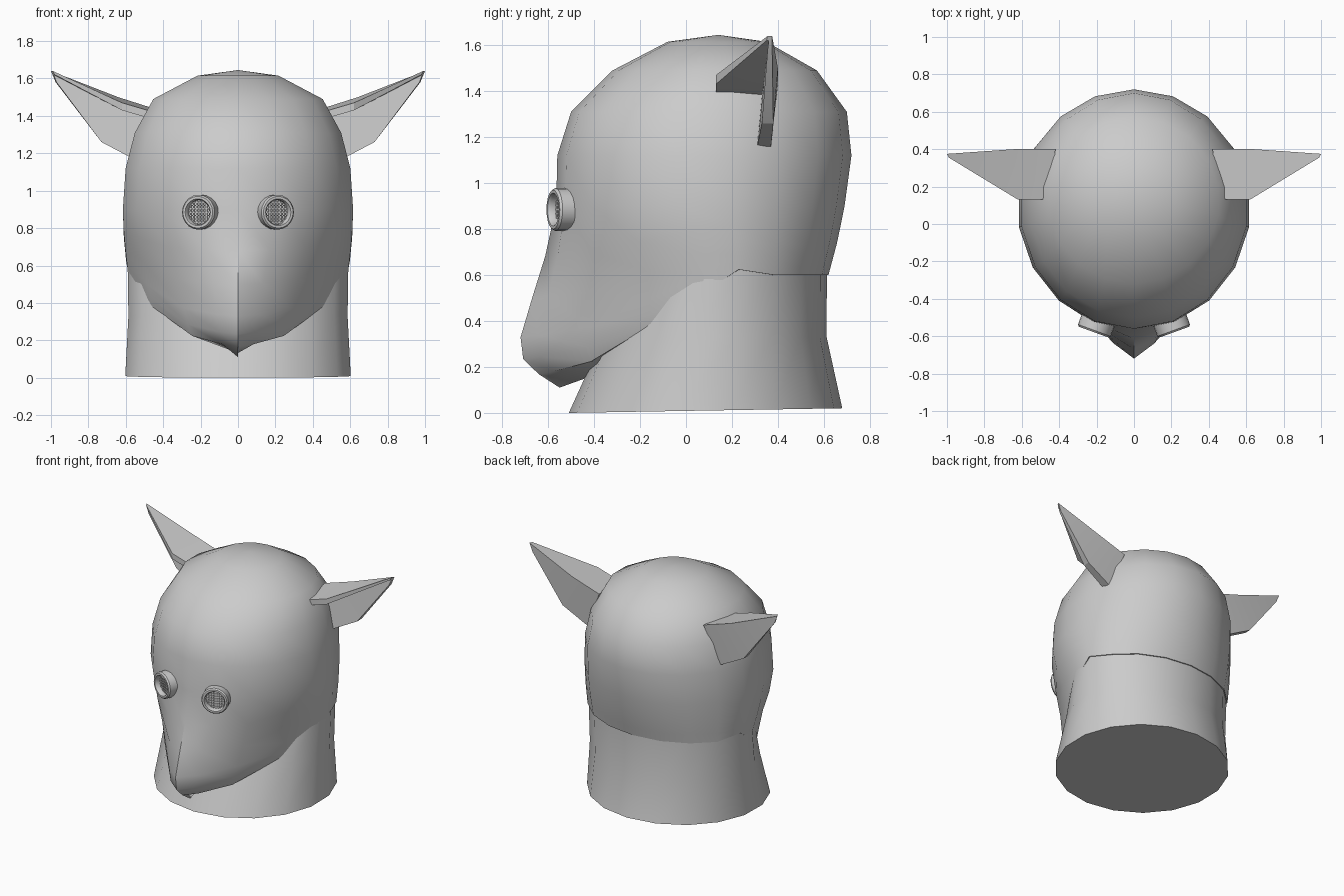
import bpy, bmesh, math
from mathutils import Matrix, Vector

cube = bpy.data.objects.get("Cube")
if cube:
    bpy.data.objects.remove(cube)

grey = bpy.data.materials.new("plain grey")
grey.use_nodes = True
colour = (0.6, 0.6, 0.6, 1)
grey.diffuse_color = colour
grey.node_tree.nodes["Principled BSDF"].inputs["Base Color"].default_value = colour

SIDES = 18


def finish(bm, name, angle):
    bmesh.ops.remove_doubles(bm, verts=bm.verts, dist=0.0005)
    bmesh.ops.recalc_face_normals(bm, faces=bm.faces)
    mesh = bpy.data.meshes.new(name)
    bm.to_mesh(mesh)
    bm.free()
    mesh.materials.append(grey)
    ob = bpy.data.objects.new(name, mesh)
    bpy.context.collection.objects.link(ob)
    bpy.ops.object.select_all(action='DESELECT')
    ob.select_set(True)
    bpy.context.view_layer.objects.active = ob
    bpy.ops.object.shade_smooth_by_angle(angle=math.radians(angle))
    return ob


def loft(bm, rings, cap_first=True, cap_last=True):
    rows = [[bm.verts.new(p) for p in ring] for ring in rings]
    n = len(rows[0])
    for a, b in zip(rows, rows[1:]):
        for i in range(n):
            j = (i + 1) % n
            bm.faces.new((a[i], a[j], b[j], b[i]))
    if cap_first:
        bm.faces.new(rows[0])
    if cap_last:
        bm.faces.new(rows[-1])


def lookup(table, t):
    """Linear interpolation in rows sorted by their first value."""
    if t <= table[0][0]:
        return table[0][1:]
    for a, b in zip(table, table[1:]):
        if t <= b[0]:
            k = (t - a[0]) / (b[0] - a[0])
            return [p + (q - p) * k for p, q in zip(a[1:], b[1:])]
    return table[-1][1:]


def oval(angle, z, width, front, back, centre, power=2):
    """Point on an egg-shaped ring; angle zero is the front."""
    s, c = math.sin(angle), math.cos(angle)
    e = 2 / power if c > 0 else 1
    x = math.copysign(abs(s) ** e, s) * width
    y = centre - abs(c) ** e * (centre - front) if c > 0 else centre - c * (back - centre)
    return Vector((x, y, z))


angles = [math.tau * i / SIDES for i in range(SIDES)]

# Head shell: height, half width, front, back, centre, roundness of the front
head = [(.17, .43, -.64, .62, .15, 1.3), (.24, .5, -.715, .62, .15, 1.3),
        (.33, .56, -.72, .62, .15, 1.3), (.6, .605, -.64, .62, .15, 1.5),
        (.75, .62, -.59, .66, .12, 1.8), (.9, .625, -.565, .69, .1, 2),
        (1.12, .61, -.56, .72, .1, 2), (1.31, .56, -.5, .7, .1, 2),
        (1.49, .46, -.32, .57, .12, 2), (1.615, .22, -.08, .35, .13, 2)]
jaw = [(-.64, .17), (-.42, .22), (-.32, .3), (0, .46), (.2, .63), (.35, .6)]
keel = [(-.55, .11), (-.3, .2), (0, .46), (.3, .58)]


def head_point(angle, z):
    return oval(angle, z, *lookup(head, z))


def rim_height(angle):
    z = .9
    while z > lookup(jaw, head_point(angle, z).y)[0] and z > .17:
        z -= .004
    return z


rims = [rim_height(a) for a in angles]
rings = [[Vector((0, .14, 1.645))] * SIDES]
rings = [[head_point(a, r[0]) for a in angles] for r in reversed(head) if r[0] >= .9]
for k in (.3, .55, .78, .91, 1):
    rings.append([head_point(a, .9 + (r - .9) * k) for a, r in zip(angles, rims)])
# Underside of the snout, closing on a central keel
under = []
for p in rings[-1]:
    y = min(p.y + .09, .3)
    under.append(Vector((0, y, lookup(keel, y)[0])))
rings.append(under)
bm = bmesh.new()
loft(bm, rings, False, False)
# Crown
crown = bm.verts.new((0, .14, 1.645))
bm.verts.ensure_lookup_table()
for i in range(SIDES):
    bm.faces.new((crown, bm.verts[i], bm.verts[(i + 1) % SIDES]))
bmesh.ops.dissolve_degenerate(bm, edges=bm.edges, dist=0.0005)
finish(bm, "head_shell", 42)

# Neck, with a slightly slanting flat base
bm = bmesh.new()
neck = [(0, .612, -.51, .68, .085), (.33, .595, -.36, .612, .13), (.66, .6, -.2, .613, .15)]
rings = [[oval(a, *row) for a in angles] for row in neck]
for p in rings[0]:
    p.z = .017 * (p.y + .51)
loft(bm, rings)
finish(bm, "neck", 42)


# Ears: folded plates narrowing to a point
ear = [[(.45, .13, 1.42), (.42, .4, 1.43), (.54, .37, 1.16), (.54, .31, 1.16), (.45, .33, 1.38), (.45, .13, 1.38)],
       [(.62, .13, 1.47), (.64, .4, 1.5), (.73, .38, 1.26), (.73, .33, 1.26), (.64, .34, 1.44), (.62, .13, 1.43)],
       [(.99, .355, 1.64), (1, .375, 1.64), (.975, .375, 1.58), (.97, .355, 1.58), (.985, .36, 1.62), (.98, .35, 1.62)]]


# Eyes: a rimmed tube with a recessed wire grille
def eye(side):
    bm = bmesh.new()
    profile = [(.08, -.05), (.093, -.04), (.093, .02), (.085, .03), (.072, .03), (.066, .02), (.066, -.012)]
    steps = [math.tau * i / 20 for i in range(20)]
    loft(bm, [[(r * math.cos(t), -d, r * math.sin(t)) for t in steps] for r, d in profile])
    for i in range(-3, 4):
        offset = i * .018
        length = 2 * math.sqrt(.066 ** 2 - offset ** 2)
        for upright in (True, False):
            size = (.007, .008, length) if upright else (length, .008, .007)
            place = (offset, .008, 0) if upright else (0, .008, offset)
            bmesh.ops.create_cube(bm, size=1, matrix=Matrix.Translation(place) @ Matrix.Diagonal((*size, 1)))
    turn = Matrix.Rotation(side * math.radians(20), 4, 'Z')
    bmesh.ops.transform(bm, verts=bm.verts, matrix=Matrix.Translation((side * .205, -.55, .885)) @ turn)
    return bm


for side, word in ((1, "left"), (-1, "right")):
    bm = bmesh.new()
    loft(bm, [[(side * x, y, z) for x, y, z in ring] for ring in ear])
    finish(bm, word + "_ear", 25)
    finish(eye(side), word + "_eye", 35)
